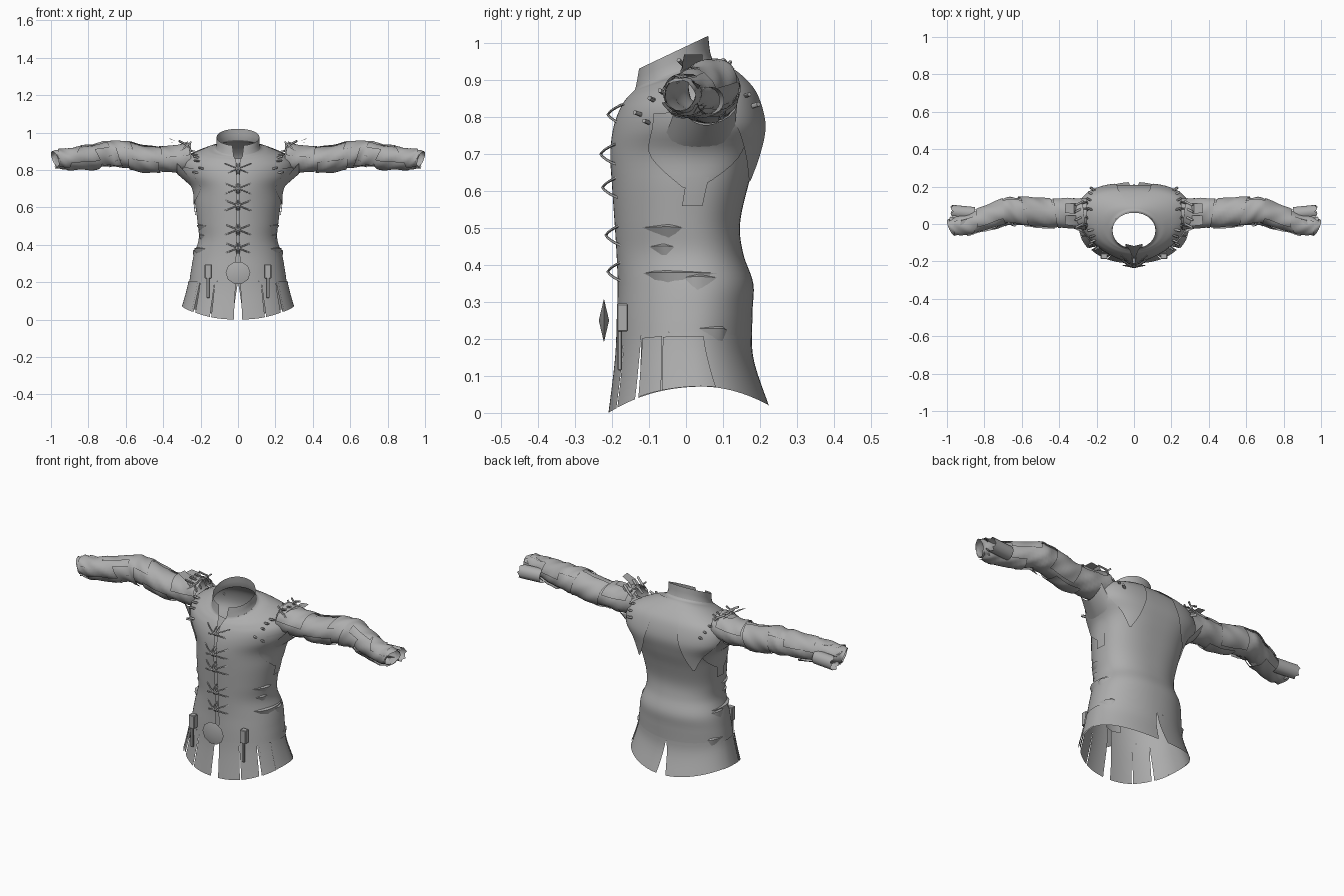
import bpy, bmesh, math, random
from math import sin, cos, radians, pi
from mathutils import Vector

random.seed(4)
if "Cube" in bpy.data.objects:
    bpy.data.objects.remove(bpy.data.objects["Cube"])

grey = bpy.data.materials.new("grey_cloth")
grey.use_nodes = True
GREY = (0.42, 0.42, 0.42, 1)
grey.diffuse_color = GREY
grey.node_tree.nodes["Principled BSDF"].inputs["Base Color"].default_value = GREY


def finish(name, me, mirror=True, angle=35):
    ob = bpy.data.objects.new(name, me)
    bpy.context.collection.objects.link(ob)
    me.materials.append(grey)
    me.shade_smooth()
    me.set_sharp_from_angle(angle=radians(angle))
    if mirror:
        mod = ob.modifiers.new("mirror", "MIRROR")
        mod.merge_threshold = 0.0005
    return ob


def grid(name, rows, angle=35):
    """Skin a sheet through rows of points."""
    bm = bmesh.new()
    vs = [[bm.verts.new(p) for p in row] for row in rows]
    for r, s in zip(vs, vs[1:]):
        for i in range(len(r) - 1):
            bm.faces.new((r[i], r[i + 1], s[i + 1], s[i]))
    bmesh.ops.remove_doubles(bm, verts=bm.verts, dist=0.0003)
    me = bpy.data.meshes.new(name)
    bm.to_mesh(me)
    bm.free()
    return finish(name, me, True, angle)


def spline(table, v):
    """Smooth interpolation of the rows of a table."""
    n = len(table) - 1
    i = min(int(v), n - 1)
    t = v - i
    a, b, c, d = (table[max(0, min(n, k))] for k in (i - 1, i, i + 1, i + 2))
    return [q + t * ((r - p) / 2 + t * ((2 * p - 5 * q + 4 * r - s) / 2
            + t * (3 * q - p - 3 * r + s) / 2)) for p, q, r, s in zip(a, b, c, d)]


# Body profile: front height, back height, half width, front y, back y
BODY = [(0, .02, .295, -.21, .225), (.15, .15, .265, -.192, .182), (.27, .27, .25, -.187, .18),
        (.35, .35, .235, -.185, .182), (.43, .43, .21, -.188, .155), (.51, .51, .215, -.193, .146),
        (.61, .61, .228, -.2, .167), (.7, .7, .24, -.205, .195), (.77, .78, .29, -.197, .21),
        (.82, .86, .29, -.18, .19), (.85, .91, .238, -.162, .15), (.868, .945, .167, -.145, .1),
        (.88, .96, .12, -.138, .07), (.93, 1.02, .114, -.13, .06)]


def body(deg, v, off=0.0):
    """Point on the body; deg runs from the front round to the back."""
    zf, zb, w, yf, yb = spline(BODY, v)
    a = radians(deg)
    neck = max(0, min(1, (v - 9.5) / 2))
    mid = (yf + yb) / 2 + .02 * (1 - neck) + .02 * max(0, 1 - abs(v - 8) / 3)
    e = .88 + .24 * min(1, v / 8) if deg < 90 else 1.02 - .28 * min(1, v / 7)
    e += (.97 - e) * neck
    s, c = max(0, sin(a)) ** e, abs(cos(a)) ** e
    depth = mid - yf if deg < 90 else yb - mid
    y = mid + (depth + off) * c * (-1 if deg < 90 else 1)
    t = (y - yf) / (yb - yf)
    lift = .06 * sin(a) ** 2 * max(0, 1 - v / 2)
    return Vector(((w + off) * s, y, zf + (zb - zf) * t + lift))


def patch(name, v0, v1, left, right, off=lambda v: 0, rows=12, cols=24):
    """Piece of body cloth whose side edges and offset are functions of height."""
    out = []
    for j in range(rows + 1):
        v = v0 + (v1 - v0) * j / rows
        l, r = left(v), right(v)
        out.append([body(l + (r - l) * i / cols, v, off(v)) for i in range(cols + 1)])
    return grid(name, out)


def tube(name, points, r):
    cu = bpy.data.curves.new(name, "CURVE")
    cu.dimensions = "3D"
    cu.bevel_depth, cu.bevel_resolution, cu.use_fill_caps = r, 1, True
    sp = cu.splines.new("POLY")
    sp.points.add(len(points) - 1)
    for p, q in zip(sp.points, points):
        p.co = (*q, 1)
    tmp = bpy.data.objects.new(name, cu)
    me = bpy.data.meshes.new_from_object(tmp)
    bpy.data.objects.remove(tmp)
    me.materials.clear()
    return finish(name, me, True, 60)


# Torso with a front opening that spreads at the throat, and stand collar
patch("torso", 1.4, 12, lambda v: 2 + max(0, v - 8.5) ** 2 * .75, lambda v: 180, rows=54, cols=40)
patch("collar", 12, 13, lambda v: 11 + 4 * (v - 12), lambda v: 180, rows=4, cols=30)
# Tongue closing the opening behind the laces
grid("front_tongue", [[(0, y, z), (.045, y + .012, z)]
                      for y, z in ((-.17, .25), (-.175, .5), (-.185, .68), (-.16, .78), (-.118, .86))])

# Skirt panels separated by tapering slits
for name, lo, hi, lgap, rgap in (("front_skirt", 2, 27, 1, .8), ("side_front_skirt", 27, 50, .8, 1.6),
                                 ("back_skirt", 50, 180, 1.6, 6)):
    patch(name, 0, 1.4, lambda v: lo + lgap * min(1, 1.5 - v / .93),
          lambda v: hi - rgap * (1 - v / 1.4), rows=8)
# Overlapping skirt tabs
patch("skirt_tab", .02, 1.3, lambda v: 53, lambda v: 70, lambda v: .007, 6, 10)
patch("hip_panel", .02, 1.28, lambda v: 70.5, lambda v: 106 - 4 * v, lambda v: .005, 6, 14)

# Shoulder yoke: a lobe hanging to a loose point at the back
patch("back_yoke", 6.2, 11.3, lambda v: 143 - 35 * min(1, (v - 6.2) / 2.2),
      lambda v: 146 + 23 * sin(min(1, (v - 6.2) / 2.6) * pi / 2), lambda v: .006 + .022 * max(0, (9 - v) / 2.8) ** 2,
      24, 18)
# Armhole piece over the side of the chest
patch("underarm_gore", 6, 8.6, lambda v: 84 - 30 * sin(min(1, (v - 6) / 1.3) * pi / 2),
      lambda v: 96 + 34 * sin(min(1, (v - 6) / 1.3) * pi / 2), lambda v: .006, 12, 16)
patch("side_tab", 5.5, 6.3, lambda v: 86, lambda v: 101, lambda v: .008, 3, 4)


# Loose folds of cloth at the waist, each a lopsided pleat with sharp tips
def fold(deg0, deg1, v, drop, out, peak):
    rows = [[], [], []]
    for i in range(7):
        t = i / 6
        d = deg0 + (deg1 - deg0) * t
        k = t / peak if t < peak else (1 - t) / (1 - peak)
        rows[0].append(body(d, v + drop * k * .3))
        rows[1].append(body(d, v + drop * .1 * k, out * k))
        rows[2].append(body(d, v - drop * k))
    grid("cloth_fold", rows)


for f in ((52, 88, 4.9, .35, .014, .7), (50, 114, 3.35, .35, .017, .25), (58, 80, 4.25, .35, .012, .6),
          (84, 112, 3.2, .45, .012, .3), (96, 125, 1.5, .35, .01, .8)):
    fold(*f)

# Sleeve path: x, y, z, half depth, half height
SLEEVE = [(.25, .055, .865, .08, .08), (.33, .06, .857, .076, .07), (.42, .058, .855, .075, .064),
          (.52, .06, .865, .074, .068), (.62, .07, .882, .072, .068), (.69, .07, .883, .068, .065),
          (.78, .035, .872, .064, .06), (.88, .002, .862, .055, .052), (.95, -.012, .86, .047, .047),
          (.979, -.017, .86, .042, .041)]


def sleeve(deg, v, off=0.0):
    x, y, z, ry, rz = spline(SLEEVE, v)
    a = radians(deg)
    slant = (.014 * sin(a) + .016 * cos(a)) * max(0, v - 7) / 2
    crease = .004 * sin(v * 5 + 2 * a) * sin(a * 3 + v)
    return Vector((x + slant, y + (ry + off + crease) * cos(a), z + (rz + off + crease) * sin(a)))


def sleeve_patch(name, v0, v1, d0, d1, off, slope=0.0, rows=10, cols=16):
    return grid(name, [[sleeve(d0 + (d1 - d0) * i / cols,
                               min(9, max(0, v0 + (v1 - v0) * j / rows + slope * (i / cols - .5))), off)
                        for i in range(cols + 1)] for j in range(rows + 1)], angle=30)


sleeve_patch("sleeve", 0, 9, 0, 360, 0, rows=45, cols=24)
for p in ((.3, 2.0, 20, 170, .008), (2.3, 3.9, -60, 80, .007), (2.0, 3.6, 190, 290, .008),
          (3.6, 5.2, 40, 150, .007), (4.2, 5.6, 150, 230, .012), (5.1, 6.6, 10, 120, .008),
          (5.6, 7.4, 200, 320, .011), (6.6, 8.2, 60, 160, .006), (6.8, 8.6, 230, 330, .008)):
    sleeve_patch("sleeve_patch", *p, random.uniform(-.6, .6))

# Gusset stretching from the side of the chest out to the underside of the sleeve
rows = []
for j in range(6):
    t = j / 5
    rows.append([body(62 + 56 * i / 10, 7.1).lerp(sleeve(195 + 150 * i / 10, .95, .006), t)
                 for i in range(11)])
grid("underarm_gusset", rows)

# Torn cuff hanging behind the wrist
rows = []
for j in range(6):
    t = j / 5
    rows.append([Vector((.85 + .125 * t + .008 * sin(i * 2.3) * t, .055 + .012 * t + .036 * cos(radians(d)),
                         .845 + .037 * sin(radians(d))))
                 for i, d in enumerate(range(-170, 131, 20))])
grid("loose_cuff", rows)

# Elbow rags standing away from the cloth
for v, d in ((4.0, 200), (4.5, 180), (4.4, 225), (5.4, 240), (7.0, 60), (7.6, 300), (8.0, 20)):
    grid("sleeve_rag", [[sleeve(d, v), sleeve(d + 25, v + .15)],
                        [sleeve(d + 5, v + .5, .016), sleeve(d + 30, v + .6, .008)]])

# Front lacing: a bowed diagonal mirrored into a cross, and a side loop
for v in (3.4, 4.65, 6.0, 7.0, 8.7):
    zc = body(0, v).z
    yc = body(0, v).y
    tube("front_lace", [(.07 * t, yc + .016 * abs(t) - .026 * (1 - t * t), zc + .028 * t)
                        for t in [k / 4 for k in range(-4, 5)]], .0035)
    tube("lace_loop", [(.007, yc + .012 - .036 * sin(pi * k / 6), zc - .028 + .056 * k / 6)
                       for k in range(7)], .003)


# Pegs and ties round the armhole
def peg(deg, v, length=.028, r=.006):
    p = body(deg, v)
    n = (p - Vector((0, .02, p.z - .05))).normalized()
    tube("shoulder_peg", [p - n * .006, p + n * length], r)


for d, v in ((42, 8.6), (52, 9.4), (62, 9.9), (74, 10.1), (112, 10.0), (126, 9.5), (136, 9.0), (50, 8.2)):
    peg(d, v)
peg(142, 8.6, .035, .007)
for y in (-.01, .03, .075, .11):
    tube("shoulder_tie", [(.25, y, .9), (.275, y + .01, .935), (.315, y - .01, .955)], .006)
    tube("shoulder_tie", [(.31, y, .9), (.28, y, .925), (.25, y + .01, .95)], .005)

# Stiff shoulder tabs over the sleeve head
for y in (.02, .085):
    grid("shoulder_tab", [[(.285, y - .03, .91), (.285, y + .025, .91)],
                          [(.32, y - .03, .945), (.32, y + .025, .945)],
                          [(.37, y - .025, .975 - y * .3), (.365, y + .025, .975 - y * .3)]])

# Belt disc: faceted and domed on both sides
bm = bmesh.new()
ring = [bm.verts.new((.066 * cos(pi * k / 5), -.222, .25 + .062 * sin(pi * k / 5))) for k in range(10)]
for y in (-.236, -.208):
    tip = bm.verts.new((0, y, .25))
    for k in range(10):
        bm.faces.new((ring[k], ring[(k + 1) % 10], tip))
bmesh.ops.recalc_face_normals(bm, faces=bm.faces)
me = bpy.data.meshes.new("belt_disc")
bm.to_mesh(me)
bm.free()
finish("belt_disc", me, False)

# Small hip buckles with hanging straps
for name, size, z in (("hip_buckle", (.036, .03, .075), .258), ("hip_strap", (.016, .012, .11), .17)):
    bm = bmesh.new()
    bmesh.ops.create_cube(bm, size=1)
    for v in bm.verts:
        v.co = Vector((v.co.x * size[0] + .16, v.co.y * size[1] - .172 - (.26 - z) * .08, v.co.z * size[2] + z))
    bmesh.ops.bevel(bm, geom=bm.edges[:], offset=.003, segments=1, affect="EDGES")
    me = bpy.data.meshes.new(name)
    bm.to_mesh(me)
    bm.free()
    finish(name, me)
